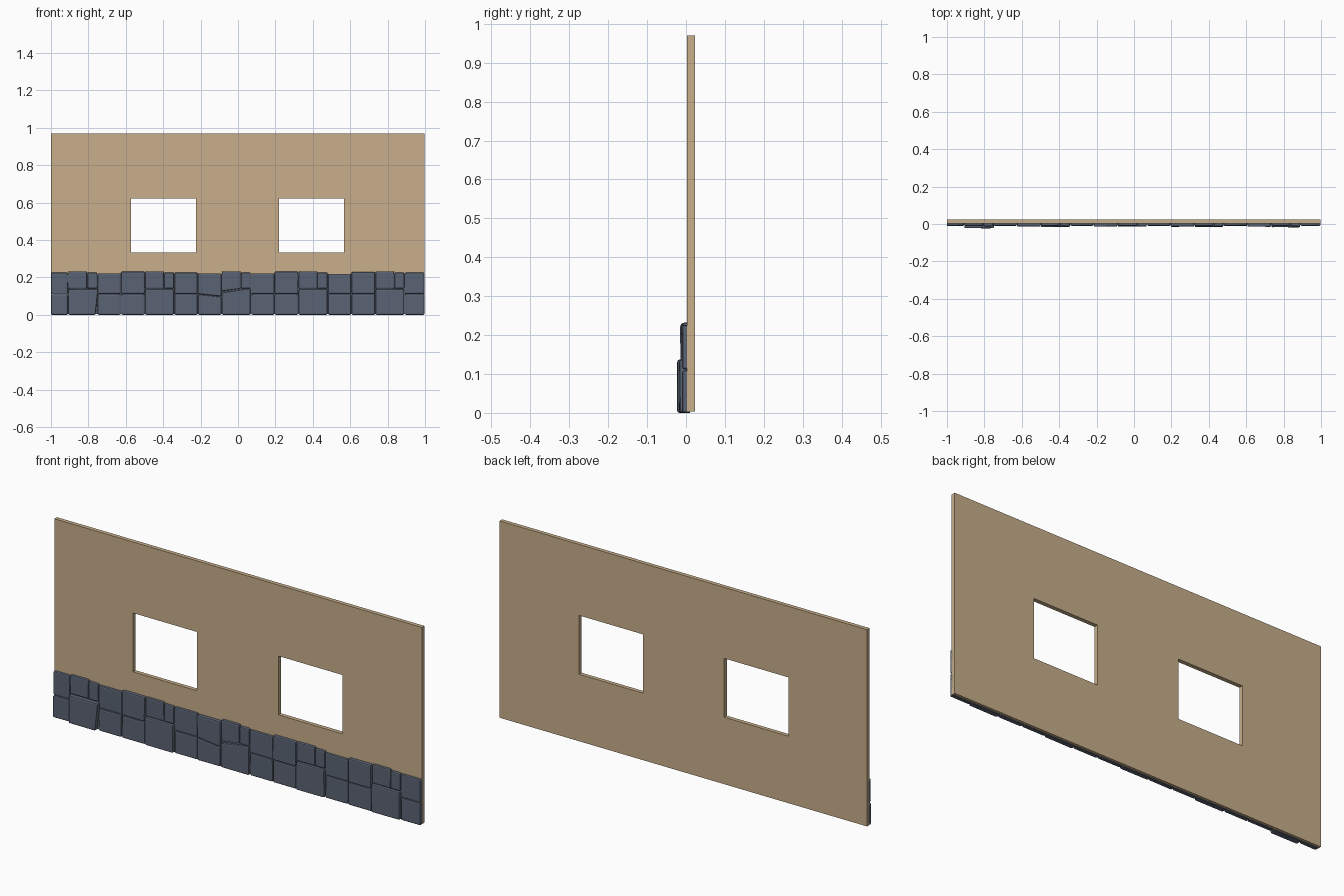
import bpy, bmesh, random

if "Cube" in bpy.data.objects:
    bpy.data.objects.remove(bpy.data.objects["Cube"])

random.seed(4)


def material(name, rgb):
    m = bpy.data.materials.new(name)
    m.diffuse_color = (*rgb, 1)
    m.use_nodes = True
    m.node_tree.nodes["Principled BSDF"].inputs["Base Color"].default_value = m.diffuse_color
    return m


TAN = material("tan plaster", (0.58, 0.43, 0.26))
SLATE = material("slate stone", (0.104, 0.125, 0.172))


def finish(bm, name, mat):
    bmesh.ops.recalc_face_normals(bm, faces=bm.faces)
    me = bpy.data.meshes.new(name)
    bm.to_mesh(me)
    bm.free()
    me.materials.append(mat)
    ob = bpy.data.objects.new(name, me)
    bpy.context.collection.objects.link(ob)
    return ob


# plaster wall: grid of cells with the two window cells left out, then thickened
Y0, Y1 = 0.003, 0.023
xs = [-1, -0.572, -0.224, 0.218, 0.566, 0.997]
zs = [0.003, 0.332, 0.621, 0.97]
bm = bmesh.new()
grid = [[bm.verts.new((x, Y0, z)) for z in zs] for x in xs]
for i in range(5):
    for k in range(3):
        if k == 1 and i in (1, 3):
            continue
        bm.faces.new((grid[i][k], grid[i + 1][k], grid[i + 1][k + 1], grid[i][k + 1]))
ext = bmesh.ops.extrude_face_region(bm, geom=bm.faces[:])
for v in ext["geom"]:
    if isinstance(v, bmesh.types.BMVert):
        v.co.y = Y1
bmesh.ops.dissolve_limit(bm, angle_limit=0.01, verts=bm.verts[:], edges=bm.edges[:])
finish(bm, "plaster_wall", TAN)

# thin dark backing behind the stone joints
bm = bmesh.new()
bmesh.ops.create_cube(bm, size=1)
for v in bm.verts:
    v.co = (v.co.x * 1.985, 0.0 + v.co.y * 0.006, 0.109 + v.co.z * 0.212)
finish(bm, "joint_backing", SLATE)


# one stone: bevelled four-cornered block given as bottom-left, bottom-right, top-right, top-left
def stone(name, corners, front):
    bm = bmesh.new()
    back = [bm.verts.new((x, 0.010, z)) for x, z in corners]
    face = [bm.verts.new((x, front + random.uniform(-0.001, 0.001), z)) for x, z in corners]
    bm.faces.new(back)
    bm.faces.new(face[::-1])
    for i in range(4):
        j = (i + 1) % 4
        bm.faces.new((back[i], face[i], face[j], back[j]))
    edges = [e for e in bm.edges if not all(v in back for v in e.verts)]
    bmesh.ops.bevel(bm, geom=edges, offset=0.006, segments=2, profile=0.5,
                    affect="EDGES", clamp_overlap=True)
    finish(bm, name, SLATE)


def block(name, x0, x1, z0, z1, front, d=(0, 0, 0, 0, 0, 0)):
    # d: shifts of bottom-right x, top-right x, top-left z, top-right z, bottom-left z, bottom-right z
    stone(name, [(x0, z0 + d[4]), (x1 + d[0], z0 + d[5]),
                 (x1 + d[1], z1 + d[3]), (x0, z1 + d[2])], front)


# repeating stone course: one wide stone with two small ones above, then two regular columns
START, STEP = -0.907, 0.4105
wide_front = [-0.022, -0.016, -0.014, -0.016, -0.017]
top_c = [0.222, 0.226, 0.222, 0.219]
top_d = [0.231, 0.222, 0.231, 0.228]
for n in range(5):
    x = START + n * STEP
    skew = (-0.008, 0.006, 0, 0, 0, 0) if n == 0 else (0,) * 6
    if n == 2:
        skew = (0, 0, -0.018, 0.004, 0, 0)
    lift = (0, 0, 0, 0, -0.014, 0.0) if n == 2 else (0,) * 6
    block("wide_stone", x, x + 0.153, 0, 0.137, wide_front[n], skew)
    block("small_stone_left", x, x + 0.1, 0.14, 0.232, -0.010, lift)
    block("small_stone_right", x + 0.102, x + 0.154, 0.141, 0.226, -0.012)
    end = 0.997 - x if n == 4 else 0.28
    block("lower_stone", x + 0.157, x + end, 0, 0.109, -0.010)
    block("upper_stone", x + 0.157, x + min(end, 0.28), 0.112, (top_c + [0.225])[n], -0.009)
    if n < 4:
        dip = (0, 0, 0, -0.014, 0, 0) if n == 1 else (0,) * 6
        sag = (0, 0, 0, 0, 0, -0.014) if n == 1 else (0,) * 6
        block("lower_stone", x + 0.283, x + 0.408, 0, 0.109, -0.012, dip)
        block("upper_stone", x + 0.282, x + 0.408, 0.112, top_d[n], -0.014, sag)

# stones closing the left end
block("end_stone_lower", -1, -0.91, 0, 0.107, -0.011)
block("end_stone_upper", -1, -0.91, 0.11, 0.226, -0.009)
